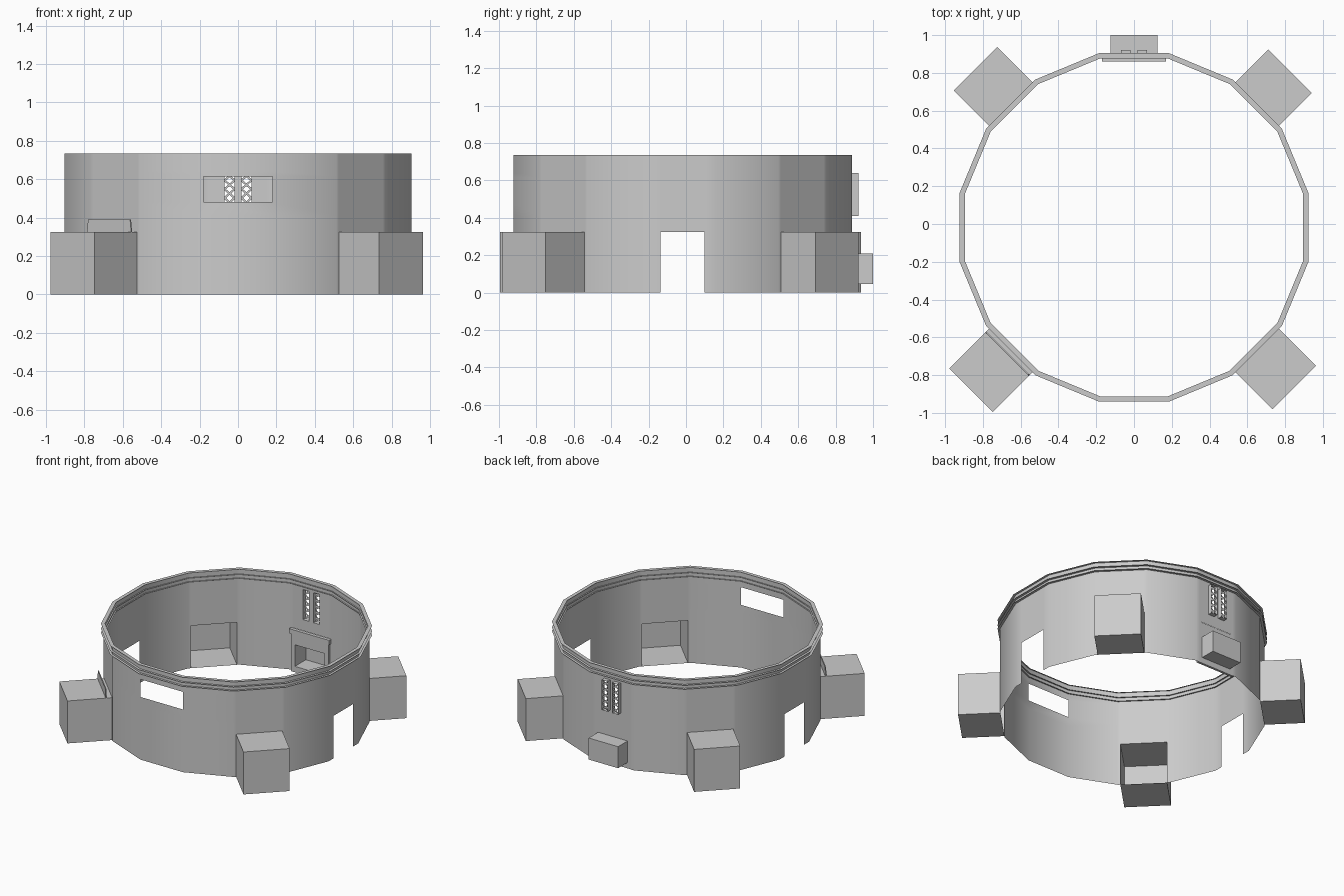
import bpy, bmesh
from math import sin, cos, tan, radians
from mathutils import Vector

if "Cube" in bpy.data.objects:
    bpy.data.objects.remove(bpy.data.objects["Cube"])

CY, R, H = -0.018, 0.905, 0.735          # ring centre y, apothem, height
HW = R * tan(radians(11.25))             # half width of one of 16 facets


def pt(ang, u, d, z):
    """Point at distance d along direction ang, u sideways (clockwise), z up."""
    a = radians(ang)
    return Vector((cos(a) * d + sin(a) * u, CY + sin(a) * d - cos(a) * u, z))


def finish(name, bm, smooth=False):
    bmesh.ops.remove_doubles(bm, verts=bm.verts, dist=0.0005)
    bmesh.ops.recalc_face_normals(bm, faces=bm.faces)
    me = bpy.data.meshes.new(name)
    bm.to_mesh(me)
    bm.free()
    ob = bpy.data.objects.new(name, me)
    bpy.context.collection.objects.link(ob)
    if smooth:
        bpy.context.view_layer.objects.active = ob
        ob.select_set(True)
        bpy.ops.object.shade_smooth_by_angle(angle=radians(30))
        ob.select_set(False)
    return ob


def quad(bm, *pts):
    bm.faces.new([bm.verts.new(p) for p in pts])


def block(bm, ang, u, d, z, skip=()):
    """Box between ranges u, d, z; skip leaves out named sides."""
    c = lambda i, j, k: pt(ang, u[i], d[j], z[k])
    sides = {'left': [(0, 0, 0), (0, 1, 0), (0, 1, 1), (0, 0, 1)],
             'right': [(1, 0, 0), (1, 1, 0), (1, 1, 1), (1, 0, 1)],
             'inner': [(0, 0, 0), (1, 0, 0), (1, 0, 1), (0, 0, 1)],
             'outer': [(0, 1, 0), (1, 1, 0), (1, 1, 1), (0, 1, 1)],
             'bottom': [(0, 0, 0), (1, 0, 0), (1, 1, 0), (0, 1, 0)],
             'top': [(0, 0, 1), (1, 0, 1), (1, 1, 1), (0, 1, 1)]}
    for n, q in sides.items():
        if n not in skip:
            quad(bm, *[c(*i) for i in q])


# Thin sixteen-sided wall with openings (u0, u1, z0, z1) per facet angle
holes = {0: [(-0.118, 0.118, 0, 0.325)], 180: [(-0.118, 0.118, 0, 0.325)],
         270: [(-HW, HW, 0.48, 0.615)],
         90: [(-0.15, 0.15, 0, 0.325), (-0.07, -0.018, 0.41, 0.64),
              (0.018, 0.07, 0.41, 0.64)]}
for a in (45, 135, 225, 315):
    holes[a] = [(-0.1625, 0.1625, 0, 0.325)]
zs = [0, 0.325, 0.41, 0.48, 0.615, 0.64, H]
bm = bmesh.new()
for k in range(16):
    ang = k * 22.5
    hs = holes.get(ang, [])
    us = sorted({-HW, HW} | {v for h in hs for v in h[:2]})
    for u0, u1 in zip(us, us[1:]):
        for z0, z1 in zip(zs, zs[1:]):
            um, zm = (u0 + u1) / 2, (z0 + z1) / 2
            if any(h[0] < um < h[1] and h[2] < zm < h[3] for h in hs):
                continue
            quad(bm, pt(ang, u0, R, z0), pt(ang, u1, R, z0),
                 pt(ang, u1, R, z1), pt(ang, u0, R, z1))
finish("round_wall", bm, True)

# Flat horizontal trim flanges near the top
bm = bmesh.new()
T = tan(radians(11.25))
for z in (H, 0.695, 0.665):
    for k in range(16):
        a, i, o = k * 22.5, 0.895, 0.923
        quad(bm, pt(a, -i * T, i, z), pt(a, i * T, i, z),
             pt(a, o * T, o, z), pt(a, -o * T, o, z))
finish("rim_trim", bm)

# Four corner alcoves, open to the inside
for name, ang, out in (("back_right", 45, 1.168), ("back_left", 135, 1.187),
                       ("front_left", 225, 1.22), ("front_right", 315, 1.2)):
    bm = bmesh.new()
    block(bm, ang, (-0.1625, 0.1625), (R, out), (0, 0.325), ('inner',))
    finish(name + "_alcove", bm)

# Raised lintel panel behind the front left alcove
bm = bmesh.new()
c = [(-0.1625, 0.325), (0.1625, 0.325), (0.155, 0.39), (-0.155, 0.39)]
for d in (0.943, 0.95):
    quad(bm, *[pt(225, u, d, z) for u, z in c])
for (u0, z0), (u1, z1) in zip(c, c[1:] + c[:1]):
    quad(bm, pt(225, u0, 0.943, z0), pt(225, u1, 0.943, z1),
         pt(225, u1, 0.95, z1), pt(225, u0, 0.95, z0))
finish("alcove_lintel", bm)

# Hearth: niche box outside and surround inside
bm = bmesh.new()
block(bm, 90, (-0.125, 0.125), (0.89, 1.018), (0.045, 0.21), ('inner',))
finish("hearth_niche", bm)
bm = bmesh.new()
for u, z in (((-0.16, -0.125), (0, 0.29)), ((0.125, 0.16), (0, 0.29)),
             ((-0.125, 0.125), (0, 0.045)), ((-0.125, 0.125), (0.21, 0.29))):
    block(bm, 90, u, (0.885, 0.903), z)
block(bm, 90, (-0.17, 0.17), (0.878, 0.903), (0.29, 0.325))
finish("hearth_surround", bm)

# Pair of lattice windows: frame sleeve plus crossed bars
for name, x0, x1 in (("left_lattice", -0.07, -0.018), ("right_lattice", 0.018, 0.07)):
    bm = bmesh.new()
    block(bm, 90, (x0, x1), (R, 0.94), (0.41, 0.64), ('inner', 'outer'))
    n, w = 5, 0.007
    step = 0.23 / n
    for i in range(n):
        za, zb = 0.41 + i * step, 0.41 + (i + 1) * step
        for p, q in ((za, zb), (zb, za)):
            quad(bm, pt(90, x0, 0.93, p - w), pt(90, x1, 0.93, q - w),
                 pt(90, x1, 0.93, q + w), pt(90, x0, 0.93, p + w))
    finish(name, bm)
